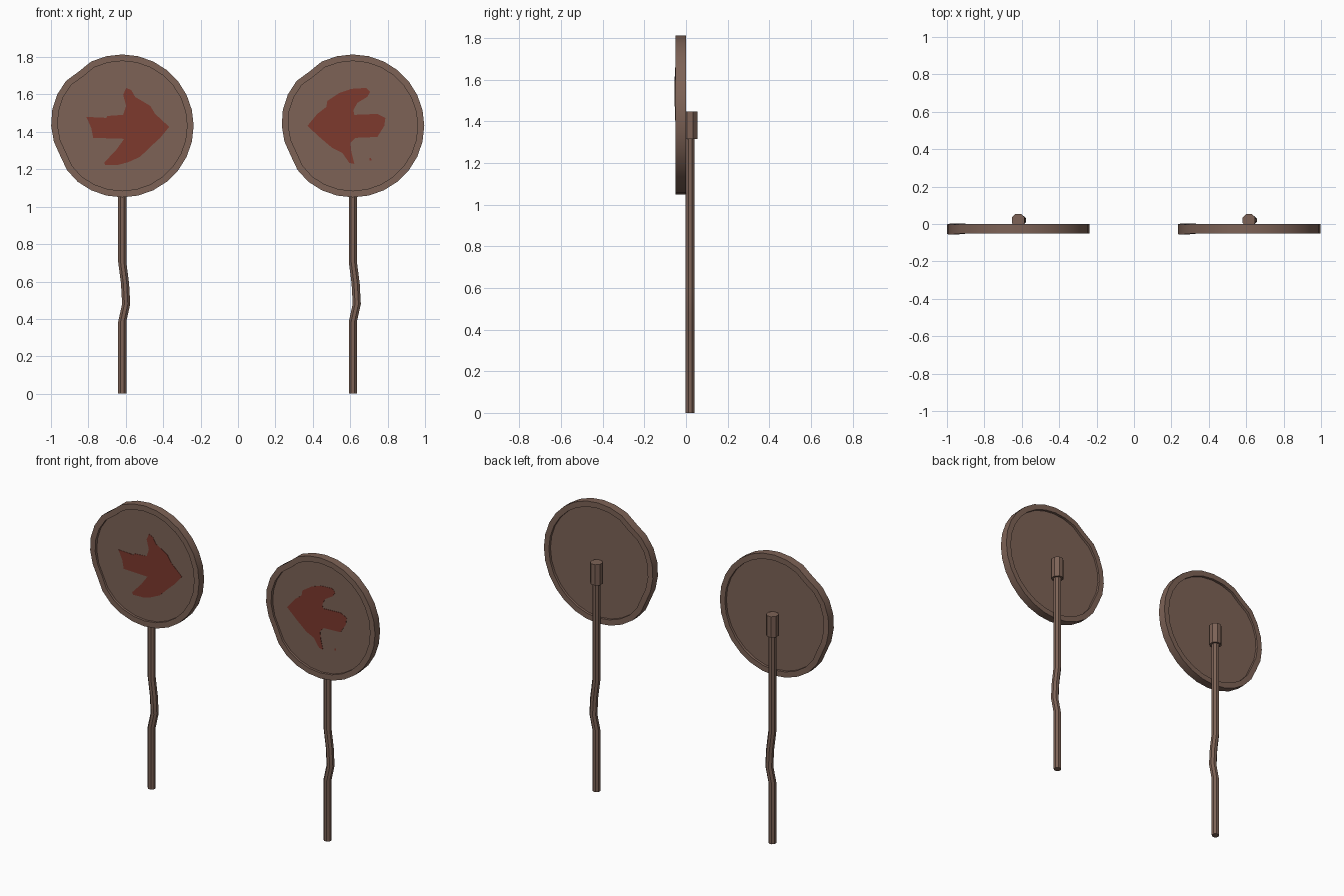
import bpy, bmesh, math

if "Cube" in bpy.data.objects:
    bpy.data.objects.remove(bpy.data.objects["Cube"])

HUB_Z = 1.432
SEG = 28


def material(name, rgb):
    m = bpy.data.materials.new(name)
    m.diffuse_color = (*rgb, 1)
    m.use_nodes = True
    m.node_tree.nodes["Principled BSDF"].inputs["Base Color"].default_value = m.diffuse_color
    return m


BROWN = material("rusty_brown", (0.205, 0.123, 0.093))
RED = material("faded_red", (0.205, 0.041, 0.027))


def finish(bm, name, mat, smooth=True):
    bmesh.ops.recalc_face_normals(bm, faces=bm.faces[:])
    mesh = bpy.data.meshes.new(name)
    bm.to_mesh(mesh)
    bm.free()
    mesh.materials.append(mat)
    ob = bpy.data.objects.new(name, mesh)
    bpy.context.collection.objects.link(ob)
    if smooth:
        bpy.ops.object.select_all(action='DESELECT')
        ob.select_set(True)
        bpy.context.view_layer.objects.active = ob
        bpy.ops.object.shade_smooth_by_angle(angle=math.radians(30))
    return ob


def bridge(bm, a, b):
    n = len(a)
    for i in range(n):
        bm.faces.new((a[i], a[(i + 1) % n], b[(i + 1) % n], b[i]))


# Dents on one side of the disc: segment -> (radius change, sideways warp)
DENTS = {10: (-0.010, 0), 11: (0.003, 0), 12: (0.004, -0.004), 13: (0.002, -0.004),
         14: (-0.002, -0.002), 15: (-0.007, 0.002), 16: (-0.014, 0.003), 17: (-0.004, 0)}


def disc(name, cx):
    # closed section: front plate, front recess, rim, back recess, back plate
    section = [(0.347, -0.036), (0.347, -0.051), (0.382, -0.051),
               (0.382, 0.0), (0.347, 0.0), (0.347, -0.016)]
    bm = bmesh.new()
    rings = []
    for r, y in section:
        ring = []
        for i in range(SEG):
            a = 2 * math.pi * i / SEG
            dr, dy = DENTS.get(i, (0, 0))
            if y in (-0.036, -0.016):
                dy = 0
            ring.append(bm.verts.new((cx + (r + dr) * math.cos(a), y + dy,
                                      HUB_Z + (r + dr) * math.sin(a))))
        rings.append(ring)
    for a, b in zip(rings, rings[1:]):
        bridge(bm, a, b)
    bm.faces.new(rings[0])
    bm.faces.new(rings[-1])
    finish(bm, name, BROWN)


def tube(name, path, radius, sides):
    # upright tube through (x, y, z) path points
    bm = bmesh.new()
    rings = []
    for x, y, z in path:
        rings.append([bm.verts.new((x + radius * math.cos(2 * math.pi * (i + .5) / sides),
                                    y + radius * math.sin(2 * math.pi * (i + .5) / sides), z))
                      for i in range(sides)])
    for a, b in zip(rings, rings[1:]):
        bridge(bm, a, b)
    bm.faces.new(rings[0])
    bm.faces.new(rings[-1])
    finish(bm, name, BROWN)


def paint(name, cx, outline):
    # thin painted plate on the front of the disc, outline in hundredths
    bm = bmesh.new()
    face = bm.faces.new([bm.verts.new((cx + u / 100, -0.0345, HUB_Z + v / 100))
                         for u, v in outline])
    out = bmesh.ops.extrude_face_region(bm, geom=[face])
    moved = [g for g in out["geom"] if isinstance(g, bmesh.types.BMVert)]
    bmesh.ops.translate(bm, verts=moved, vec=(0, -0.0035, 0))
    bmesh.ops.triangulate(bm, faces=[f for f in bm.faces if len(f.verts) > 4])
    finish(bm, name, RED, smooth=False)


RIGHTWARD = [(-19.2, 4.8), (-8.5, 4.3), (-8, 5.3), (.5, 5.9), (2.1, 10.7), (.5, 16.6),
             (2.1, 20.3), (4.8, 19.2), (6.9, 15.5), (15, 10.7), (17.6, 6.4), (25.1, -.5),
             (20.3, -6.4), (15, -11.2), (9.6, -16.5), (3.2, -19.4), (-2.1, -20.8),
             (-9.1, -21), (-9.6, -19.6), (-3.2, -12.8), (1.1, -6.9), (-15.5, -6.4),
             (-16.6, -1)]
LEFTWARD = [(-24.3, 0), (-19, 6.4), (-14.2, 10.1), (-13.6, 13.4), (-7.2, 17.6), (-.8, 19.8),
            (7.2, 20.3), (9.3, 18.2), (7.7, 15.5), (2.4, 12.3), (.3, 8.5), (.8, 5.9),
            (13.1, 6.4), (17.4, 4.3), (16.8, 0), (13.1, -5.9), (1.3, -6.4), (-1.3, -9.1),
            (-.8, -13.9), (.8, -20.3), (-1.9, -19.8), (-5.6, -14.4), (-11, -11.8),
            (-17.9, -5.9)]
SPECK = [(8.8, -18.6), (9.9, -18.4), (9.8, -17), (9, -17.2)]

# Two signs: disc, bent pole, socket behind the disc, painted arrow
BENDS = [(0, 0), (0, 0.385), (0.021, 0.48), (0.015, 0.59), (0, 0.705), (0, 1.38)]
for side, cx, arrow in (("left", -0.619, RIGHTWARD), ("right", 0.614, LEFTWARD)):
    disc(side + "_disc", cx)
    tube(side + "_pole", [(cx + dx, 0.02, z) for dx, z in BENDS], 0.0235, 8)
    tube(side + "_socket", [(cx, 0.02, 1.315), (cx, 0.02, 1.447)], 0.037, 8)
    paint(side + "_arrow", cx, arrow)
paint("paint_speck", 0.614, SPECK)
